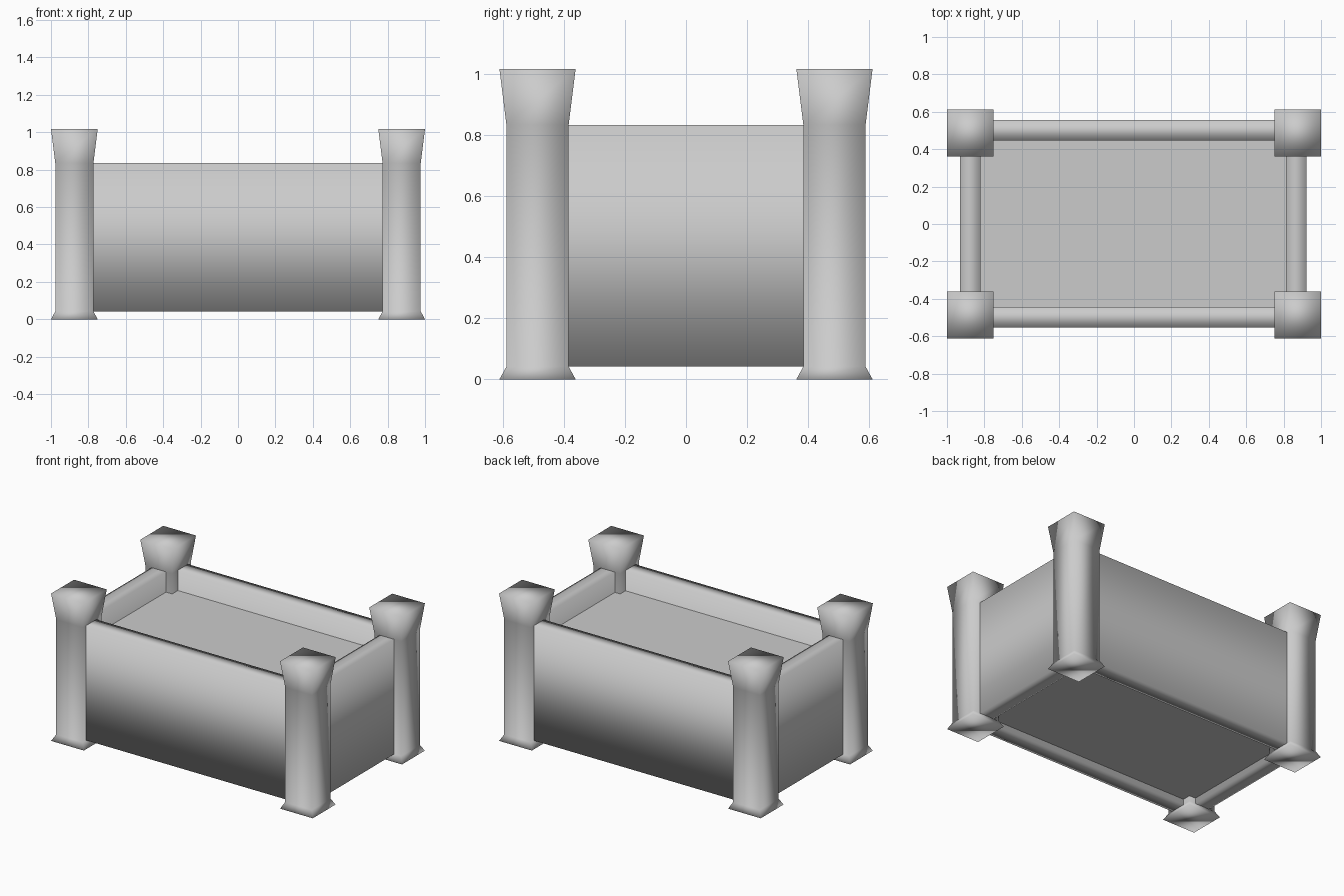
import bpy
import bmesh

if "Cube" in bpy.data.objects:
    bpy.data.objects.remove(bpy.data.objects["Cube"])


def finish(name, bm, smooth=True):
    bmesh.ops.recalc_face_normals(bm, faces=bm.faces)
    mesh = bpy.data.meshes.new(name)
    bm.to_mesh(mesh)
    bm.free()
    for p in mesh.polygons:
        p.use_smooth = smooth
    obj = bpy.data.objects.new(name, mesh)
    bpy.context.collection.objects.link(obj)
    return obj


def box(name, lo, hi, open_axis=None, smooth=True):
    """Box between two corners, optionally without its two end caps."""
    bm = bmesh.new()
    bmesh.ops.create_cube(bm, size=1)
    if open_axis is not None:
        ends = [f for f in bm.faces if abs(f.normal[open_axis]) > 0.9]
        bmesh.ops.delete(bm, geom=ends, context='FACES_ONLY')
    for v in bm.verts:
        v.co = [lo[i] + (v.co[i] + 0.5) * (hi[i] - lo[i]) for i in range(3)]
    return finish(name, bm, smooth)


def post(name, cx, cy):
    """Square post with flared foot and head."""
    bm = bmesh.new()
    rings = []
    for h, z in ((0.125, 0), (0.102, 0.042), (0.102, 0.835), (0.125, 1.018)):
        rings.append([bm.verts.new((cx + sx * h, cy + sy * h, z))
                      for sx, sy in ((-1, -1), (1, -1), (1, 1), (-1, 1))])
    for a, b in zip(rings, rings[1:]):
        for i in range(4):
            j = (i + 1) % 4
            bm.faces.new((a[i], a[j], b[j], b[i]))
    bm.faces.new(rings[0][::-1])
    bm.faces.new(rings[-1])
    return finish(name, bm)


# Corner posts
for sx, side in ((-1, "left"), (1, "right")):
    for sy, end in ((-1, "front"), (1, "back")):
        post(f"{end}_{side}_post", sx * 0.875, sy * 0.487)

# Long and short wall panels, smooth shaded and open where they meet the posts
Z0, Z1 = 0.042, 0.835
box("front_wall", (-0.773, -0.553, Z0), (0.773, -0.443, Z1), 0)
box("back_wall", (-0.773, 0.447, Z0), (0.773, 0.557, Z1), 0)
box("left_wall", (-0.93, -0.386, Z0), (-0.82, 0.386, Z1), 1)
box("right_wall", (0.813, -0.386, Z0), (0.923, 0.386, Z1), 1)

# Flat block filling the inside
box("filling", (-0.822, -0.445, 0.08), (0.815, 0.449, 0.695), smooth=False)
